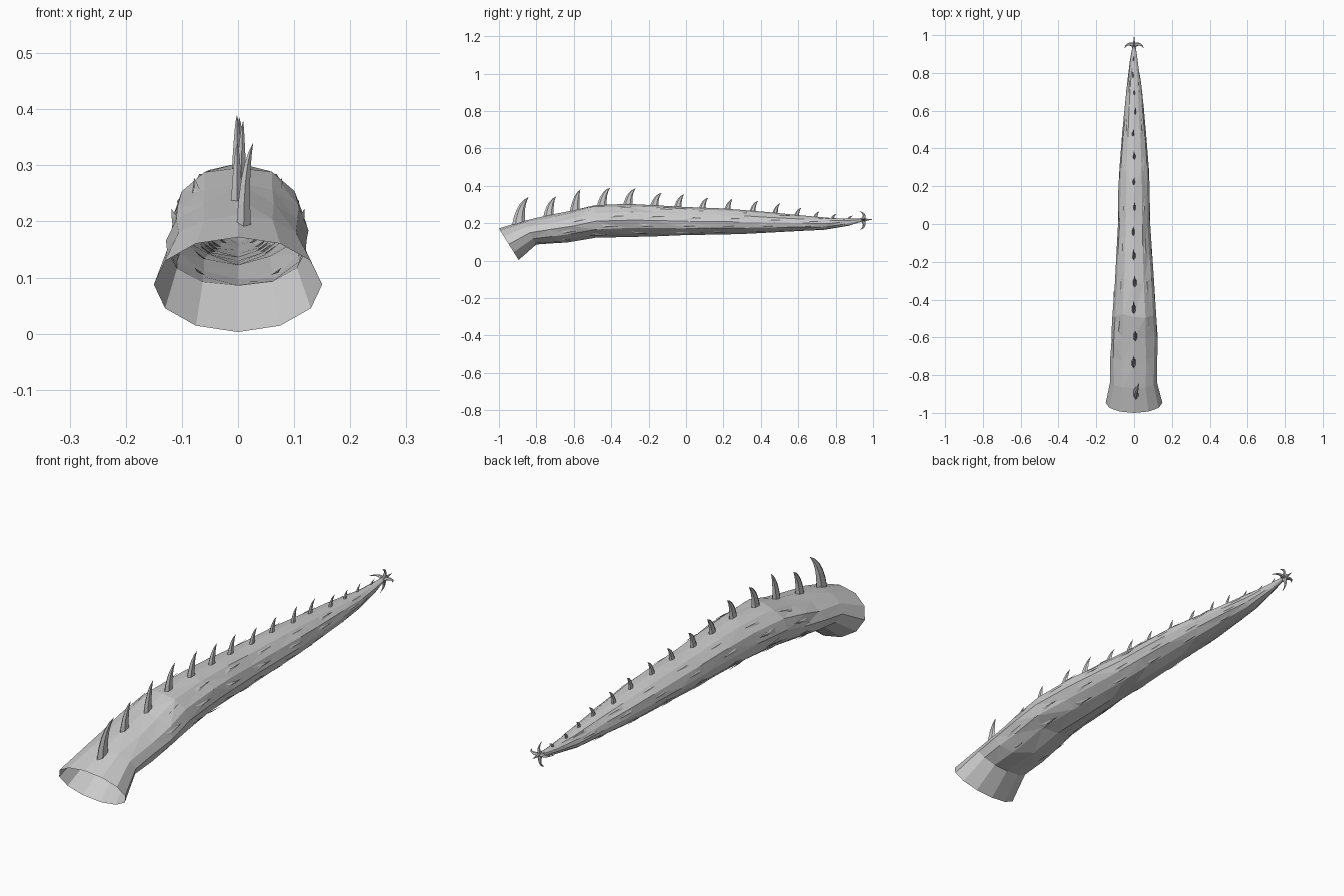
import bpy, bmesh, math, random
from mathutils import Vector

if "Cube" in bpy.data.objects:
    bpy.data.objects.remove(bpy.data.objects["Cube"])

random.seed(4)


def make(name, bm):
    bmesh.ops.recalc_face_normals(bm, faces=bm.faces)
    mesh = bpy.data.meshes.new(name)
    bm.to_mesh(mesh)
    bm.free()
    ob = bpy.data.objects.new(name, mesh)
    bpy.context.collection.objects.link(ob)
    return ob


def bridge(bm, a, b):
    n = len(a)
    for i in range(n):
        bm.faces.new((a[i], a[(i + 1) % n], b[(i + 1) % n], b[i]))


def horn(bm, base, ctrl, tip, half_len, half_wid, along, sides=6, steps=5):
    """Curved spike with an oval root, swept on a quadratic curve."""
    base, ctrl, tip = Vector(base), Vector(ctrl), Vector(tip)
    prev = None
    for s in range(steps):
        t = s / steps
        p = base * (1 - t) ** 2 + ctrl * 2 * t * (1 - t) + tip * t * t
        d = ((ctrl - base) * (1 - t) + (tip - ctrl) * t).normalized()
        w = d.cross(Vector(along)).normalized()
        u = w.cross(d).normalized()
        k = (1 - t) ** 0.85
        ring = [bm.verts.new(p + u * half_len * k * math.cos(a) + w * half_wid * k * math.sin(a))
                for a in (2 * math.pi * i / sides for i in range(sides))]
        if prev:
            bridge(bm, prev, ring)
        prev = ring
    end = bm.verts.new(tip)
    for i in range(sides):
        bm.faces.new((prev[i], prev[(i + 1) % sides], end))


# Tail sections: top y, top z, bottom y, bottom z, half width
SECTIONS = [
    (-1.0, .172, -.895, .003, .15), (-.87, .213, -.80, .085, .123),
    (-.73, .240, -.70, .092, .125), (-.60, .268, -.62, .10, .122),
    (-.48, .298, -.50, .124, .118), (-.30, .304, -.30, .129, .105),
    (-.15, .297, -.15, .132, .095), (0, .284, 0, .136, .086),
    (.15, .278, .15, .140, .082), (.30, .270, .30, .144, .077),
    (.45, .258, .45, .150, .067), (.60, .244, .60, .158, .052),
    (.75, .229, .75, .165, .036), (.85, .224, .85, .186, .022),
    (.95, .224, .95, .212, .007)]
# Flattened ten-to-twelve sided cross-section on a unit circle
SIDES = 12
PROFILE = [(math.cos(a), math.sin(a)) for a in
           (2 * math.pi * i / SIDES for i in range(SIDES))]


def surface(y, angle):
    """Point on the tail side at a given y and angle."""
    for a, b in zip(SECTIONS, SECTIONS[1:]):
        if a[0] <= y <= b[0]:
            t = (y - a[0]) / (b[0] - a[0])
            _, zt, _, zb, w = [p + (q - p) * t for p, q in zip(a, b)]
            return Vector((w * math.cos(angle), y,
                           (zt + zb) / 2 + (zt - zb) / 2 * math.sin(angle)))


# Tail body: open tube with uneven facets
bm = bmesh.new()
prev = None
for k, (yt, zt, yb, zb, w) in enumerate(SECTIONS):
    top, bot = Vector((0, yt, zt)), Vector((0, yb, zb))
    mid, half = (top + bot) / 2, (top - bot) / 2
    ring = []
    for c, s in PROFILE:
        r = 1 + (random.uniform(-.035, .035) if 0 < k else 0)
        shift = random.uniform(-.02, .02) if 1 < k < len(SECTIONS) - 1 else 0
        ring.append(bm.verts.new(mid + half * s * r + Vector((w * c * r, shift, 0))))
    if prev:
        bridge(bm, prev, ring)
    prev = ring
bm.faces.new(prev)
bmesh.ops.triangulate(bm, faces=[f for f in bm.faces if f.calc_center_median().y > -.85])
make("tail_body", bm)

# Side scales: thin slivers lying in the skin, pointing to the tip
bm = bmesh.new()
for row, deg in enumerate((-55, -20, 15, 50)):
    for i in range(7):
        y = -.72 + i * .21 + row * .04
        for side in (0, 1):
            a = math.radians(180 - deg if side else deg)
            p, q = surface(y, a), surface(y + .11, a)
            out = Vector((math.cos(a), 0, math.sin(a)))
            tang = Vector((-math.sin(a), 0, math.cos(a))) * .012
            v = [bm.verts.new(c) for c in
                 (p + tang - out * .006, p - tang - out * .006, p + (q - p) * .4 + out * .001,
                  q + out * .003)]
            for f in ((0, 1, 2), (0, 2, 3), (2, 1, 3)):
                bm.faces.new([v[j] for j in f])
make("side_scales", bm)

# Back spikes: root y, root z, tip y, tip z, root half length
SPIKES = [
    (-.895, .195, -.842, .340, .036), (-.735, .235, -.695, .342, .030),
    (-.595, .262, -.565, .380, .028), (-.450, .293, -.405, .390, .028),
    (-.312, .295, -.270, .386, .027), (-.170, .288, -.130, .362, .025),
    (-.045, .278, -.010, .354, .023), (.085, .270, .118, .336, .021),
    (.220, .266, .248, .330, .019), (.355, .260, .385, .319, .018),
    (.475, .250, .503, .306, .016), (.590, .238, .617, .282, .015),
    (.690, .229, .712, .262, .013), (.780, .222, .805, .250, .011),
    (.865, .217, .890, .240, .010)]
bm = bmesh.new()
for i, (y, z, ty, tz, h) in enumerate(SPIKES):
    x = .01 if i == 0 else random.uniform(-.006, .006)
    tx = .027 if i == 0 else x + random.uniform(-.004, .004)
    horn(bm, (x, y, z - .01), (x, y + .004, z + (tz - z) * .7), (tx, ty, tz), h, h * .42, (0, 1, 0))
make("back_spikes", bm)

# Tail tip: four hooked claws and a straight point
bm = bmesh.new()
for x, z in ((1, .1), (-1, .1), (.1, 1), (-.1, -1.2)):
    horn(bm, (0, .945, .218), (.035 * x, .967, .218 + .03 * z), (.052 * x, .928, .218 + .046 * z),
         .012, .007, (0, 1, 0))
horn(bm, (0, .93, .218), (0, .96, .218), (0, 1.0, .22), .011, .010, (0, 0, 1))
make("tip_claws", bm)
